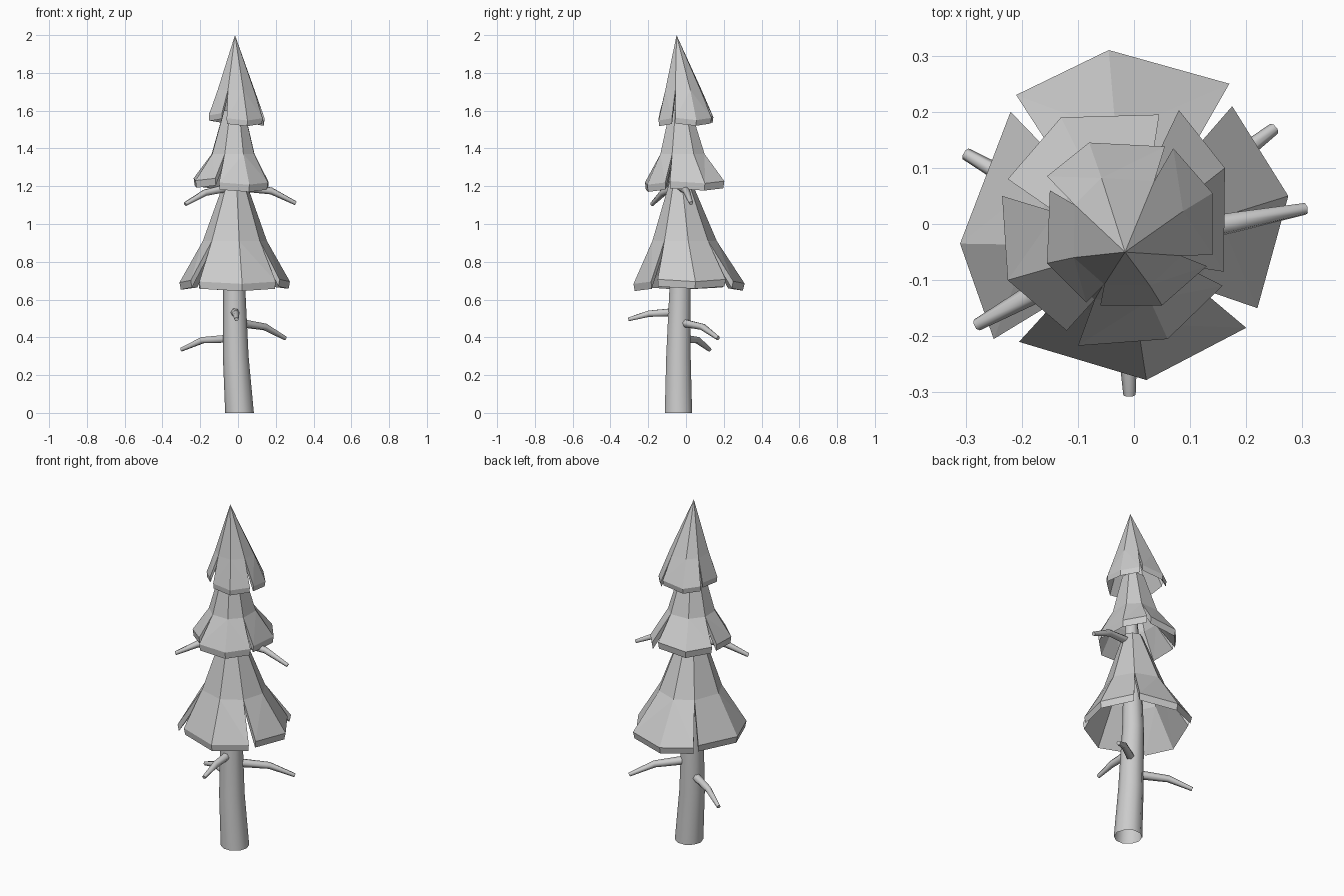
import bpy, bmesh, math
from mathutils import Vector

if "Cube" in bpy.data.objects:
    bpy.data.objects.remove(bpy.data.objects["Cube"])

AXIS = Vector((-0.015, -0.04))


def finish(bm, name):
    bmesh.ops.recalc_face_normals(bm, faces=bm.faces)
    me = bpy.data.meshes.new(name)
    bm.to_mesh(me)
    bm.free()
    ob = bpy.data.objects.new(name, me)
    bpy.context.collection.objects.link(ob)
    return ob


def tube(name, path, radii, sides, cap_start=False):
    """Tapered tube along a path, smooth sides."""
    bm = bmesh.new()
    pts = [Vector(p) for p in path]
    rings = []
    for i, (p, r) in enumerate(zip(pts, radii)):
        t = pts[min(i + 1, len(pts) - 1)] - pts[max(i - 1, 0)]
        if abs(t.x) + abs(t.y) < 0.1:
            t = Vector((0, 0, 1))
        q = Vector((0, 0, 1)).rotation_difference(t.normalized())
        rings.append([bm.verts.new(p + q @ Vector((r * math.cos(a), r * math.sin(a), 0)))
                      for a in (2 * math.pi * k / sides for k in range(sides))])
    for lo, hi in zip(rings, rings[1:]):
        for k in range(sides):
            n = (k + 1) % sides
            bm.faces.new((lo[k], lo[n], hi[n], hi[k])).smooth = True
    bm.faces.new(rings[-1])
    return finish(bm, name)


def tier(name, petals, rim_z, mid, top, tip=None, thick=0.038):
    """Flared skirt of four petals split by notches; mid/top = (scale, z)."""
    bm = bmesh.new()
    n = len(petals)
    P = [[Vector(p) for p in petal] for petal in petals]

    def at(p, f, z):
        xy = AXIS + (p - AXIS) * f
        return bm.verts.new((xy.x, xy.y, z))

    spokes = []
    for i in range(n):
        spokes += [(P[i - 1][2] + P[i][0]) / 2, P[i][1]]
    ring = [at(s, *mid) for s in spokes]
    m = len(ring)
    if tip:
        apex = bm.verts.new(tip)
        for k in range(m):
            bm.faces.new((ring[k], ring[(k + 1) % m], apex))
    else:
        upper = [at(s, *top) for s in spokes]
        for k in range(m):
            j = (k + 1) % m
            bm.faces.new((ring[k], ring[j], upper[j], upper[k]))
    for i in range(n):
        z = rim_z[i]
        rim = [at(p, 1, z + d) for p, d in zip(P[i], (0.012, 0, 0.012))]
        for k in range(2):
            a, b = ring[2 * i + k], ring[(2 * i + k + 1) % m]
            bm.faces.new((a, b, rim[k + 1], rim[k]))
    bmesh.ops.triangulate(bm, faces=bm.faces)
    # thickness: inner shell slightly lower and narrower
    ext = bmesh.ops.extrude_face_region(bm, geom=bm.faces[:], use_keep_orig=True)
    for v in ext["geom"]:
        if isinstance(v, bmesh.types.BMVert):
            v.co.z -= thick
            v.co.x = AXIS.x + (v.co.x - AXIS.x) * 0.975
            v.co.y = AXIS.y + (v.co.y - AXIS.y) * 0.975
    return finish(bm, name)


# trunk
tube("trunk", [(0.008, -0.04, 0), (-0.012, -0.04, 0.3), (-0.02, -0.032, 0.67),
               (-0.018, -0.035, 1.1), (-0.015, -0.045, 1.5)],
     [0.076, 0.068, 0.058, 0.045, 0.025], 10)

# foliage tiers: petals ordered back, right, front, left
tier("lower_foliage",
     [[(-0.21, 0.23), (-0.045, 0.31), (0.17, 0.25)],
      [(0.175, 0.21), (0.275, 0.05), (0.22, -0.15)],
      [(0.20, -0.185), (0.022, -0.278), (-0.205, -0.21)],
      [(-0.25, -0.205), (-0.31, -0.035), (-0.22, 0.20)]],
     [0.685, 0.695, 0.683, 0.69], (0.58, 0.91), (0.19, 1.23))
tier("middle_foliage",
     [[(-0.225, 0.08), (-0.13, 0.19), (0.045, 0.195)],
      [(0.08, 0.203), (0.162, 0.10), (0.16, -0.085)],
      [(0.158, -0.11), (0.06, -0.205), (-0.10, -0.217)],
      [(-0.12, -0.19), (-0.225, -0.10), (-0.235, 0.05)]],
     [1.225, 1.215, 1.208, 1.23], (0.58, 1.37), (0.28, 1.6))
tier("top_foliage",
     [[(-0.155, 0.085), (-0.08, 0.145), (0.055, 0.138)],
      [(0.07, 0.135), (0.14, 0.055), (0.14, -0.055)],
      [(0.13, -0.075), (0.05, -0.145), (-0.06, -0.145)],
      [(-0.085, -0.14), (-0.155, -0.07), (-0.15, 0.06)]],
     [1.565, 1.55, 1.548, 1.575], (0.66, 1.71), None, tip=(-0.016, -0.05, 2.0), thick=0.03)

# bare branches: start height, bend height, tip
branches = {
    "lower_left_branch": (0.395, 0.385, (-0.30, 0.125, 0.335)),
    "lower_right_branch": (0.48, 0.455, (0.25, 0.17, 0.395)),
    "front_branch": (0.535, 0.525, (-0.008, -0.305, 0.495)),
    "upper_left_branch": (1.20, 1.165, (-0.28, -0.18, 1.105)),
    "upper_right_branch": (1.20, 1.175, (0.305, 0.027, 1.11)),
}
for name, (z0, z1, end) in branches.items():
    s = Vector((-0.018, -0.035, z0))
    e = Vector(end)
    b = s.lerp(e, 0.6)
    b.z = z1
    tube(name, [s, b, e], [0.025, 0.019, 0.011], 6)
